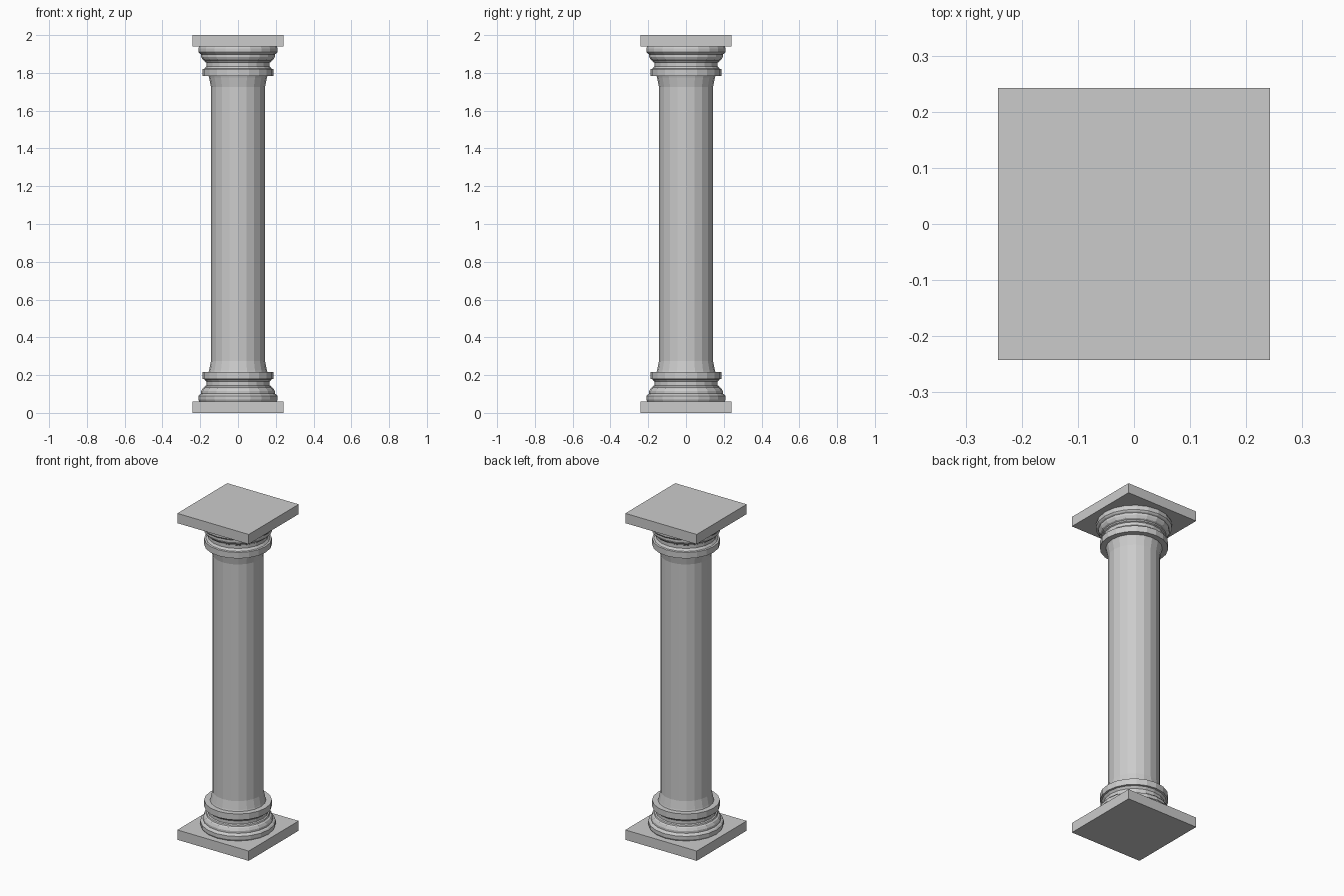
import bpy, bmesh, math

if "Cube" in bpy.data.objects:
    bpy.data.objects.remove(bpy.data.objects["Cube"])

stone = bpy.data.materials.new("light grey stone")
stone.diffuse_color = (0.6, 0.6, 0.6, 1)
stone.use_nodes = True
stone.node_tree.nodes["Principled BSDF"].inputs["Base Color"].default_value = stone.diffuse_color


def finish(name, bm):
    bmesh.ops.recalc_face_normals(bm, faces=bm.faces)
    me = bpy.data.meshes.new(name)
    bm.to_mesh(me)
    bm.free()
    me.materials.append(stone)
    ob = bpy.data.objects.new(name, me)
    bpy.context.collection.objects.link(ob)


def lathe(name, profile, sides=20):
    """Closed solid turned from (radius, height) pairs."""
    bm = bmesh.new()
    rings = [[bm.verts.new((r * math.cos(2 * math.pi * i / sides),
                            r * math.sin(2 * math.pi * i / sides), z))
              for i in range(sides)] for r, z in profile]
    for a, b in zip(rings, rings[1:]):
        for i in range(sides):
            j = (i + 1) % sides
            bm.faces.new((a[i], a[j], b[j], b[i]))
    bm.faces.new(rings[0])
    bm.faces.new(rings[-1])
    finish(name, bm)


def slab(name, z0, z1, half=0.242):
    bm = bmesh.new()
    bmesh.ops.create_cube(bm, size=1)
    for v in bm.verts:
        v.co = (v.co.x * 2 * half, v.co.y * 2 * half, z1 if v.co.z > 0 else z0)
    finish(name, bm)


# Stepped mouldings of the base, from plinth up to the collar
moulding = [(0.205, 0.06), (0.21, 0.07), (0.21, 0.09), (0.203, 0.098),
            (0.195, 0.102), (0.195, 0.115), (0.187, 0.13), (0.178, 0.135),
            (0.175, 0.142), (0.168, 0.146), (0.168, 0.165), (0.178, 0.178),
            (0.188, 0.18), (0.188, 0.217), (0.158, 0.217)]

# Base and capital are mirror images
slab("plinth", 0, 0.06)
slab("abacus", 1.94, 2)
lathe("base_moulding", moulding)
lathe("capital_moulding", [(r, 2 - z) for r, z in moulding])

# Shaft flaring at both ends
flare = [(0.158, 0.21), (0.153, 0.225), (0.143, 0.275)]
lathe("shaft", flare + [(r, 2 - z) for r, z in reversed(flare)])
